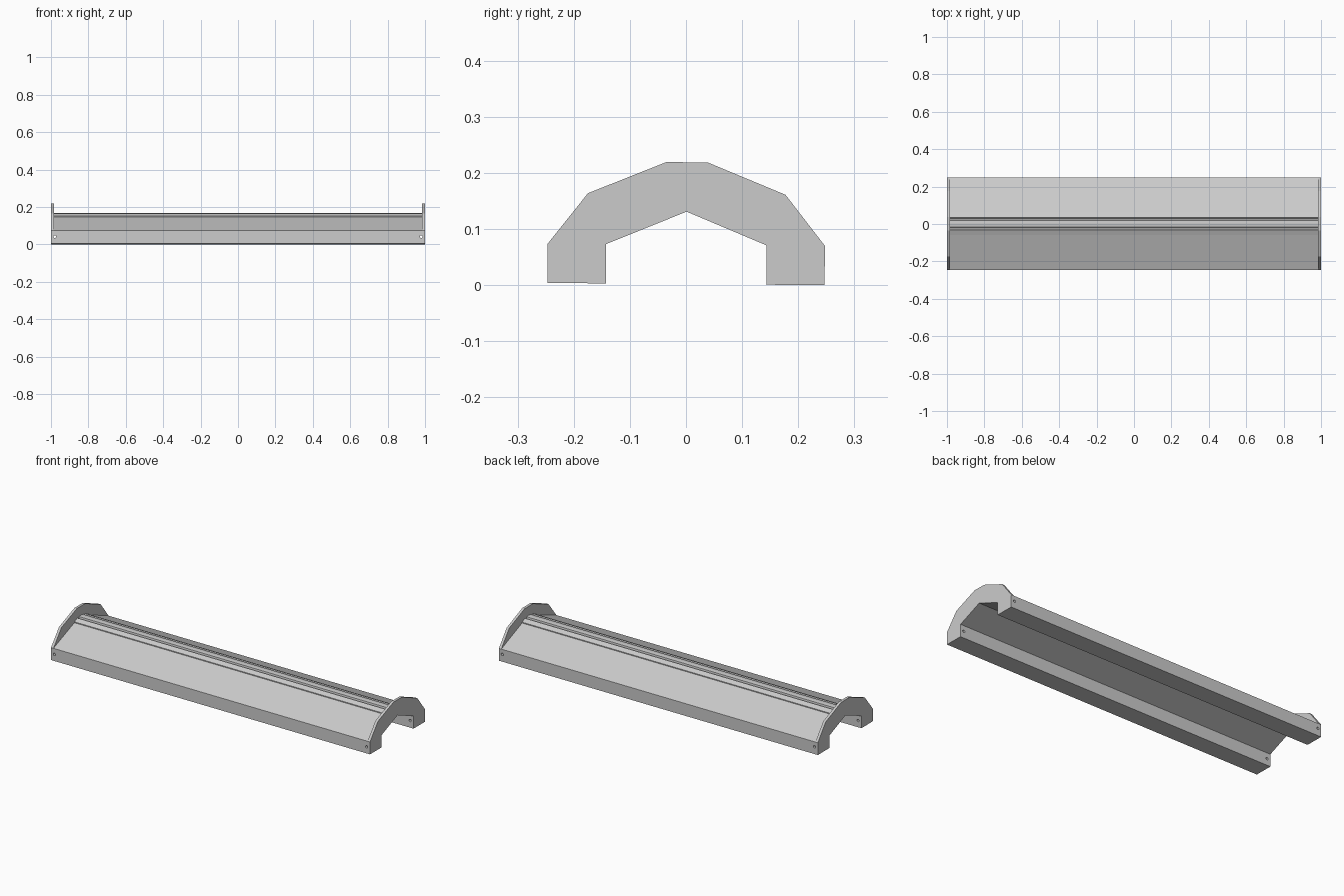
import bpy, math

if "Cube" in bpy.data.objects:
    bpy.data.objects.remove(bpy.data.objects["Cube"])

TILT = -0.008   # the whole body leans very slightly towards the back


def extrude_profile(name, pts, x0, x1):
    """Prism from a (y, z) profile running from x0 to x1."""
    c, s = math.cos(TILT), math.sin(TILT)
    pts = [(y * c - z * s, y * s + z * c) for y, z in pts]
    n = len(pts)
    verts = [(x, y, z) for x in (x0, x1) for y, z in pts]
    faces = [tuple(range(n))[::-1], tuple(range(n, 2 * n))]
    faces += [(i, (i + 1) % n, n + (i + 1) % n, n + i) for i in range(n)]
    area = sum(pts[i][0] * pts[(i + 1) % n][1] - pts[(i + 1) % n][0] * pts[i][1]
               for i in range(n))
    if area < 0:
        faces = [f[::-1] for f in faces]
    mesh = bpy.data.meshes.new(name)
    mesh.from_pydata(verts, [], faces)
    obj = bpy.data.objects.new(name, mesh)
    bpy.context.collection.objects.link(obj)
    return obj


def symmetric(half):
    """Mirror a half profile (y > 0 side, ending on the centre or near it)."""
    return half + [(-y, z) for y, z in reversed(half) if y > 0]


# Cutters for the screw holes through both rails
cutters = []
for x in (-0.979, 0.979):
    bpy.ops.mesh.primitive_cylinder_add(vertices=16, radius=0.007, depth=0.7,
                                        location=(x, 0, 0.041),
                                        rotation=(math.pi / 2, 0, 0))
    cut = bpy.context.object
    cut.name = "screw_hole_cutter"
    cut.hide_render = True
    cut.hide_set(True)
    cutters.append(cut)

# Side rails
for name, s in (("front_rail", -1), ("back_rail", 1)):
    rail = extrude_profile(name, [(s * 0.143, 0.002), (s * 0.247, 0.002),
                                  (s * 0.247, 0.072), (s * 0.143, 0.072)], -1, 1)
    for cut in cutters:
        mod = rail.modifiers.new("screw_hole", 'BOOLEAN')
        mod.object = cut
        mod.solver = 'EXACT'

# Pitched roof with a stepped, grooved ridge; flat slopes underneath
outer = symmetric([(0.247, 0.072), (0.060, 0.147), (0.060, 0.152),
                   (0.034, 0.164), (0.028, 0.156), (0.020, 0.156),
                   (0.018, 0.166), (0.0, 0.168)])
inner = [(-0.143, 0.072), (0.0, 0.131), (0.143, 0.072)]
extrude_profile("roof", outer + inner, -0.985, 0.985)

# Arched end plates standing on the rails
arch = symmetric([(0.247, 0.072), (0.176, 0.1625), (0.037, 0.219)]) + inner
extrude_profile("left_end_plate", arch, -1, -0.985)
extrude_profile("right_end_plate", arch, 0.985, 1)
